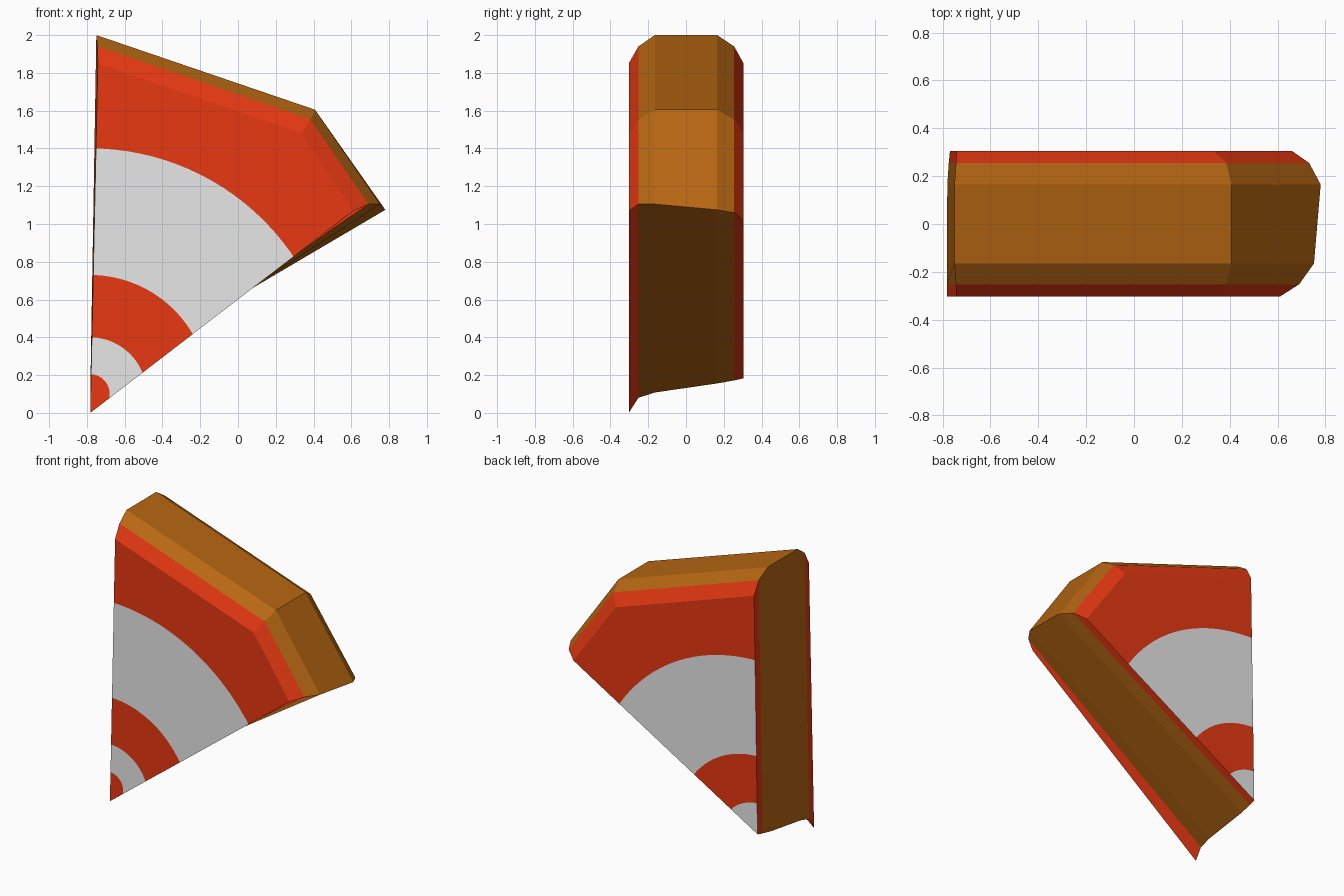
import bpy, math
from mathutils import Vector

if "Cube" in bpy.data.objects:
    bpy.data.objects.remove(bpy.data.objects["Cube"])


def material(name, rgb):
    m = bpy.data.materials.new(name)
    m.diffuse_color = (*rgb, 1)
    m.use_nodes = True
    m.node_tree.nodes["Principled BSDF"].inputs["Base Color"].default_value = m.diffuse_color
    return m


ORANGE = material("orange red", (0.83, 0.042, 0.006))
WHITE = material("white", (0.83, 0.83, 0.83))
BROWN = material("brown", (0.47, 0.135, 0.006))

# Wedge outline (x, z) at each depth y: tip, upper left, shoulder, right end
LAYERS = [
    (-0.303, [(-0.782, 0.00), (-0.742, 1.85), (0.334, 1.481), (0.61, 1.07)]),
    (-0.252, [(-0.782, 0.08), (-0.744, 1.94), (0.385, 1.553), (0.69, 1.105)]),
    (-0.165, [(-0.782, 0.108), (-0.75, 2.00), (0.408, 1.605), (0.752, 1.105)]),
    (0.165, [(-0.780, 0.156), (-0.75, 2.00), (0.408, 1.605), (0.78, 1.075)]),
    (0.255, [(-0.774, 0.172), (-0.744, 1.94), (0.385, 1.553), (0.732, 1.06)]),
    (0.305, [(-0.769, 0.183), (-0.742, 1.85), (0.334, 1.481), (0.66, 1.02)]),
]
CENTRE = Vector((-0.784, 0.10))
RADII = [0, 0.105, 0.30, 0.63, 1.30, 9]
STEP = math.radians(3)


def make_object(name, verts, faces, mats, slots):
    me = bpy.data.meshes.new(name)
    me.from_pydata(verts, [], faces)
    for m in mats:
        me.materials.append(m)
    for p, s in zip(me.polygons, slots):
        p.material_index = s
    ob = bpy.data.objects.new(name, me)
    bpy.context.collection.objects.link(ob)
    return ob


def clip(poly, n, d):
    """Keep the part of a convex 2D polygon where n.(p - CENTRE) >= d."""
    out = []
    for i, p in enumerate(poly):
        q = poly[(i + 1) % len(poly)]
        a, b = n.dot(p - CENTRE) - d, n.dot(q - CENTRE) - d
        if a >= 0:
            out.append(p)
        if a * b < 0:
            out.append(p.lerp(q, a / (a - b)))
    return out


def direction(a):
    return Vector((math.cos(a), math.sin(a)))


# Rind: brown middle with an orange bevel next to each flat side
verts = [(x, y, z) for y, pts in LAYERS for x, z in pts]
faces, slots = [], []
for k in range(len(LAYERS) - 1):
    for i in range(4):
        j = (i + 1) % 4
        faces.append((4 * k + i, 4 * k + j, 4 * k + 4 + j, 4 * k + 4 + i))
        slots.append(1 if k in (0, len(LAYERS) - 2) else 0)
make_object("rind", verts, faces, [BROWN, ORANGE], slots)


# Flat sides: cut into wedges around the tip, then into striped rings
def striped_side(name, layer, flip):
    y, pts = layer
    outline = [Vector(p) for p in pts]
    verts, faces, slots = [], [], []
    for w in range(60):
        a0 = -math.pi / 2 + w * STEP
        mid = direction(a0 + STEP / 2)
        wedge = clip(outline, direction(a0 + math.pi / 2), 0)
        wedge = clip(wedge, direction(a0 + STEP - math.pi / 2), 0)
        for b in range(5):
            ring = clip(wedge, mid, RADII[b])
            ring = clip(ring, -mid, -RADII[b + 1])
            if len(ring) < 3:
                continue
            if flip:
                ring.reverse()
            faces.append(range(len(verts), len(verts) + len(ring)))
            verts += [(p.x, y, p.y) for p in ring]
            # the blunt tip of the back side starts in the first white ring
            slots.append(1 if b % 2 or (b == 0 and not flip) else 0)
    make_object(name, verts, [tuple(f) for f in faces], [ORANGE, WHITE], slots)


striped_side("front_side", LAYERS[0], True)
striped_side("back_side", LAYERS[-1], False)
